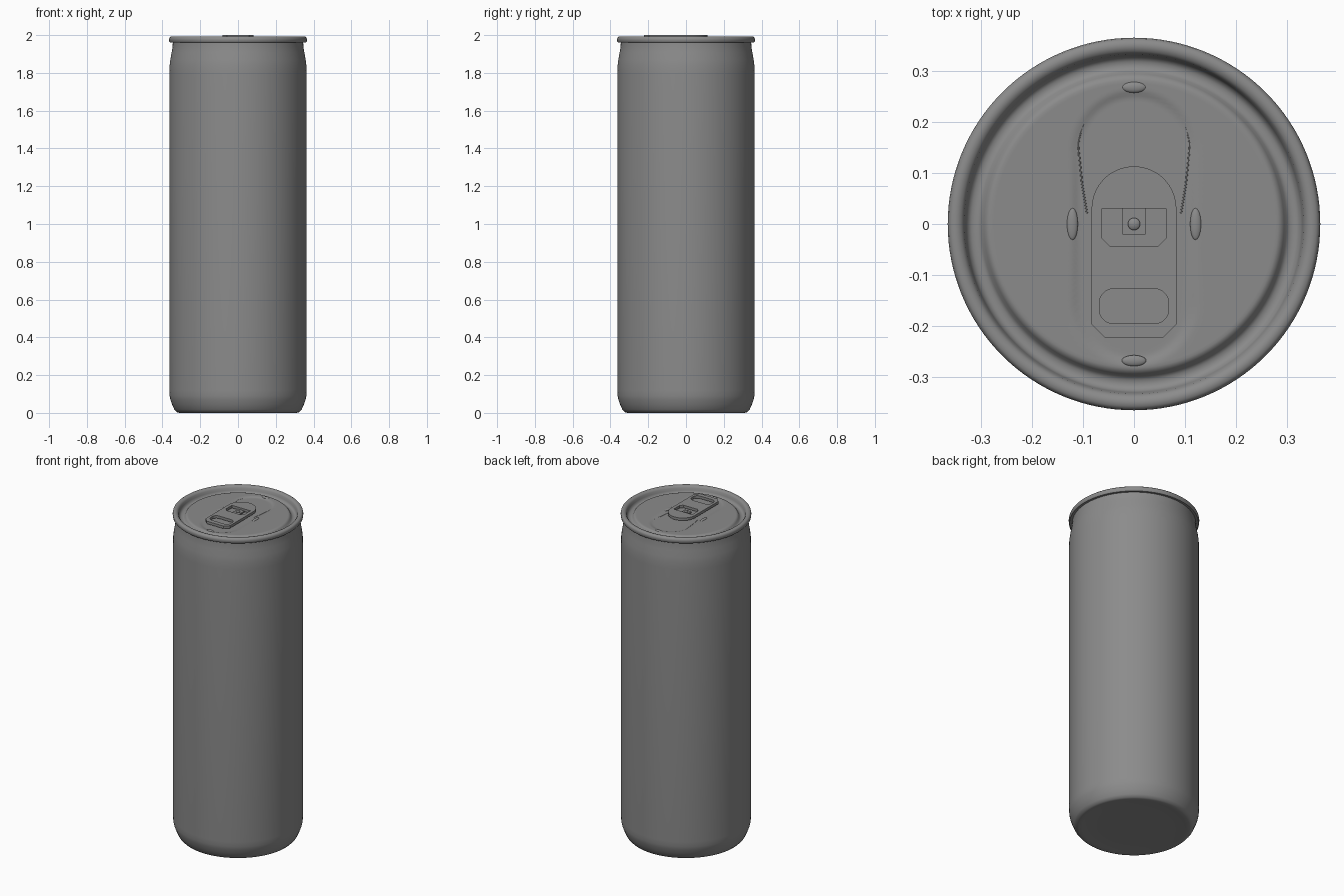
import bpy, bmesh, math
from math import sin, cos, pi, hypot

if "Cube" in bpy.data.objects:
    bpy.data.objects.remove(bpy.data.objects["Cube"])

metal = bpy.data.materials.new("grey_metal")
metal.diffuse_color = (0.26, 0.26, 0.26, 1)
metal.use_nodes = True
metal.node_tree.nodes["Principled BSDF"].inputs["Base Color"].default_value = metal.diffuse_color


def finish(name, bm, angle=40):
    bmesh.ops.remove_doubles(bm, verts=bm.verts, dist=1e-5)
    bmesh.ops.recalc_face_normals(bm, faces=bm.faces)
    me = bpy.data.meshes.new(name)
    bm.to_mesh(me)
    bm.free()
    ob = bpy.data.objects.new(name, me)
    bpy.context.collection.objects.link(ob)
    me.materials.clear()
    me.materials.append(metal)
    bpy.ops.object.select_all(action='DESELECT')
    ob.select_set(True)
    bpy.context.view_layer.objects.active = ob
    bpy.ops.object.shade_smooth_by_angle(angle=math.radians(angle))
    return ob


def lathe(name, profile, height=lambda x, y, z: z, n=128):
    bm = bmesh.new()
    rings = []
    for r, z in profile:
        ring = []
        for i in range(n):
            x, y = r * cos(2 * pi * i / n), r * sin(2 * pi * i / n)
            ring.append(bm.verts.new((x, y, height(x, y, z))))
        rings.append(ring)
    for a, b in zip(rings, rings[1:]):
        for i in range(n):
            j = (i + 1) % n
            bm.faces.new((a[i], a[j], b[j], b[i]))
    return finish(name, bm)


def curve_part(name, loops, z, extrude=0, bevel=0, closed=True):
    # flat filled plate (loops inside loops become holes) or a thin round bead
    cu = bpy.data.curves.new(name + "_path", 'CURVE')
    cu.dimensions = '2D' if closed else '3D'
    if closed:
        cu.fill_mode = 'BOTH'
    cu.extrude, cu.bevel_depth, cu.bevel_resolution = extrude, bevel, 2
    for pts in loops:
        sp = cu.splines.new('POLY')
        sp.points.add(len(pts) - 1)
        for p, (x, y) in zip(sp.points, pts):
            p.co = (x, y, 0, 1)
        sp.use_cyclic_u = closed
    tmp = bpy.data.objects.new(name + "_path", cu)
    bpy.context.collection.objects.link(tmp)
    bpy.context.view_layer.update()
    me = bpy.data.meshes.new_from_object(
        tmp.evaluated_get(bpy.context.evaluated_depsgraph_get()))
    bm = bmesh.new()
    bm.from_mesh(me)
    bpy.data.objects.remove(tmp)
    bpy.data.meshes.remove(me)
    bmesh.ops.translate(bm, verts=bm.verts, vec=(0, 0, z))
    return finish(name, bm, 30)


def arc(cx, cy, r, a0, a1, n=12):
    return [(cx + r * cos(math.radians(a0 + (a1 - a0) * i / n)),
             cy + r * sin(math.radians(a0 + (a1 - a0) * i / n))) for i in range(n + 1)]


def rounded(x, y0, y1, r):
    return (arc(x - r, y1 - r, r, 0, 90) + arc(-x + r, y1 - r, r, 90, 180)
            + arc(-x + r, y0 + r, r, 180, 270) + arc(x - r, y0 + r, r, 270, 360))


# can wall with base chamfer and neck
lathe("can_body", [
    (0.0, 0.004), (0.2, 0.004), (0.29, 0.003), (0.31, 0.0), (0.325, 0.004),
    (0.337, 0.018), (0.349, 0.045), (0.358, 0.07), (0.362, 0.09), (0.363, 0.12),
    (0.363, 1.0), (0.363, 1.80), (0.362, 1.84), (0.358, 1.87), (0.351, 1.91),
    (0.346, 1.94), (0.345, 1.968)])


# lid: rolled rim, groove, raised panel with a shallow long recess
def recess(x, y, z):
    if hypot(x, y) > 0.286:
        return z
    d = hypot(x, y - max(-0.155, min(0.14, y))) - 0.115
    t = max(0, min(1, 0.5 - d / 0.02))
    return z - 0.005 * t * t * (3 - 2 * t)


rim = [(0.344, 1.962), (0.360, 1.961), (0.364, 1.966), (0.365, 1.978),
       (0.363, 1.987), (0.357, 1.992), (0.348, 1.993), (0.339, 1.990),
       (0.333, 1.982), (0.330, 1.968), (0.326, 1.957), (0.318, 1.952),
       (0.306, 1.952), (0.299, 1.957), (0.294, 1.967), (0.288, 1.973)]
lathe("lid", rim + [(0.282 * (1 - i / 45), 1.975) for i in range(46)], recess)

# score line around the drinking opening
curve_part("opening_score", [[(0.092, 0.02), (0.102, 0.08)] + arc(0, 0.148, 0.109, 0, 180, 32)
                             + [(-0.102, 0.08), (-0.092, 0.02)]],
           1.9695, bevel=0.0022, closed=False)

# pull tab with finger slot and rivet window
outline = arc(0, 0.03, 0.083, 0, 180, 32) + [
    (-0.083, -0.197), (-0.058, -0.222), (0.058, -0.222), (0.083, -0.197)]
window = [(0.063, 0.03), (-0.063, 0.03), (-0.063, -0.028),
          (-0.048, -0.043), (0.048, -0.043), (0.063, -0.028)]
slot = rounded(0.068, -0.195, -0.127, 0.028)
curve_part("pull_tab", [outline, window, slot], 1.992, extrude=0.008)

# tongue and rivet holding the tab
curve_part("tab_tongue", [rounded(0.023, -0.022, 0.032, 0.004)], 1.984, extrude=0.004)
lathe("rivet", [(0.012, 1.965), (0.012, 1.992), (0.009, 1.995), (0.0, 1.996)], n=24)

# small raised dimples around the panel
for name, x, y, sx, sy in [("back_dimple", 0, 0.268, 0.024, 0.011),
                           ("front_dimple", 0, -0.268, 0.024, 0.011),
                           ("right_dimple", 0.121, 0, 0.011, 0.032),
                           ("left_dimple", -0.121, 0, 0.011, 0.032)]:
    bm = bmesh.new()
    bmesh.ops.create_uvsphere(bm, u_segments=24, v_segments=12, radius=1)
    bmesh.ops.scale(bm, verts=bm.verts, vec=(sx, sy, 0.006))
    bmesh.ops.translate(bm, verts=bm.verts, vec=(x, y, 1.973))
    finish(name, bm)
